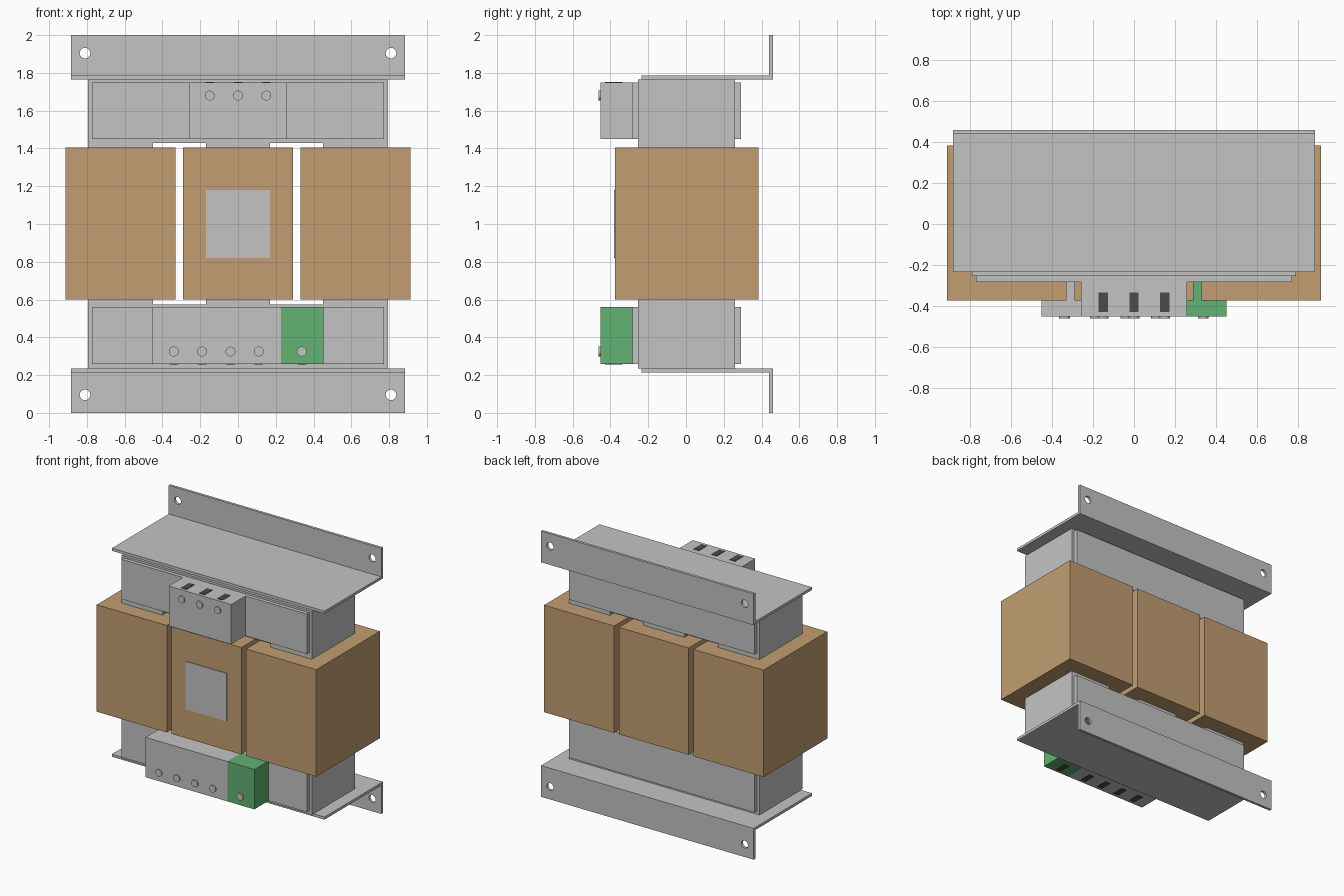
import bpy, bmesh
from math import pi
from mathutils import Matrix

cube = bpy.data.objects.get("Cube")
if cube:
    bpy.data.objects.remove(cube, do_unlink=True)


def material(name, rgb):
    m = bpy.data.materials.new(name)
    m.use_nodes = True
    m.diffuse_color = (*rgb, 1)
    m.node_tree.nodes["Principled BSDF"].inputs["Base Color"].default_value = (*rgb, 1)
    return m


GREY = material("grey_metal", (0.55, 0.55, 0.56))
TAN = material("tan_winding", (0.54, 0.34, 0.165))
GREEN = material("green_terminal", (0.122, 0.445, 0.171))
DARK = material("dark_slot", (0.07, 0.07, 0.07))


def finish(name, bm, mat):
    bmesh.ops.recalc_face_normals(bm, faces=bm.faces)
    mesh = bpy.data.meshes.new(name)
    bm.to_mesh(mesh)
    bm.free()
    mesh.materials.append(mat)
    ob = bpy.data.objects.new(name, mesh)
    bpy.context.collection.objects.link(ob)
    return ob


def box(name, x, y, z, mat):
    """Box from (min, max) pairs."""
    bm = bmesh.new()
    bmesh.ops.create_cube(bm, size=1)
    for v in bm.verts:
        v.co = [lo + (c + 0.5) * (hi - lo) for c, (lo, hi) in zip(v.co, (x, y, z))]
    return finish(name, bm, mat)


def cylinder(name, x, y, z, radius, mat):
    """Cylinder along y, with y a (min, max) pair."""
    bm = bmesh.new()
    turn = Matrix.Translation((x, sum(y) / 2, z)) @ Matrix.Rotation(pi / 2, 4, "X")
    bmesh.ops.create_cone(bm, cap_ends=True, segments=32, radius1=radius,
                          radius2=radius, depth=y[1] - y[0], matrix=turn)
    ob = finish(name, bm, mat)
    bpy.context.view_layer.objects.active = ob
    ob.select_set(True)
    bpy.ops.object.shade_smooth_by_angle()
    ob.select_set(False)
    return ob


def bracket(name, height):
    """L-shaped mounting angle with two bolt holes; height maps z."""
    profile = [(-0.235, 0.215), (0.44, 0.215), (0.44, 0),
               (0.46, 0), (0.46, 0.235), (-0.235, 0.235)]
    bm = bmesh.new()
    face = bm.faces.new([bm.verts.new((-0.885, y, height(z))) for y, z in profile])
    grown = bmesh.ops.extrude_face_region(bm, geom=[face])["geom"]
    bmesh.ops.translate(bm, vec=(1.77, 0, 0),
                        verts=[g for g in grown if isinstance(g, bmesh.types.BMVert)])
    ob = finish(name, bm, GREY)
    bpy.context.view_layer.objects.active = ob
    for x in (-0.81, 0.81):
        cutter = cylinder("hole_cutter", x, (0.4, 0.5), height(0.095), 0.028, GREY)
        cutter.hide_render = True
        bpy.context.view_layer.objects.active = ob
        mod = ob.modifiers.new("bolt_hole", "BOOLEAN")
        mod.operation, mod.solver, mod.object = "DIFFERENCE", "EXACT", cutter
        bpy.ops.object.modifier_apply(modifier=mod.name)
        bpy.data.objects.remove(cutter, do_unlink=True)


# Mounting angles
bracket("bottom_bracket", lambda z: z)
bracket("top_bracket", lambda z: 2 - z)

# Laminated core: two yokes and three legs
CORE_Y = (-0.255, 0.26)
for end, z, clamp_z in (("bottom", (0.235, 0.575), (0.26, 0.56)),
                        ("top", (1.43, 1.765), (1.45, 1.75))):
    box(end + "_yoke", (-0.793, 0.793), CORE_Y, z, GREY)
    # Clamp plates on both faces of each yoke
    box(end + "_front_clamp", (-0.772, 0.772), (-0.283, -0.255), clamp_z, GREY)
    box(end + "_back_clamp", (-0.772, 0.772), (0.26, 0.29), clamp_z, GREY)

for side, leg, coil in (("right", (-0.793, -0.45), (-0.914, -0.33)),
                        ("middle", (-0.17, 0.17), (-0.29, 0.29)),
                        ("left", (0.45, 0.793), (0.33, 0.914))):
    box(side + "_core_leg", leg, CORE_Y, (0.575, 1.43), GREY)
    box(side + "_coil", coil, (-0.375, 0.383), (0.6, 1.405), TAN)

# Blank rating plate
box("rating_plate", (-0.17, 0.17), (-0.381, -0.375), (0.82, 1.18), GREY)

# Terminal blocks
BLOCK_Y = (-0.452, -0.283)
box("top_terminal_block", (-0.26, 0.26), BLOCK_Y, (1.45, 1.75), GREY)
box("bottom_terminal_block", (-0.453, 0.227), BLOCK_Y, (0.26, 0.56), GREY)
box("earth_terminal_block", (0.227, 0.453), BLOCK_Y, (0.26, 0.56), GREEN)

# Screws on the front and wire slots on the outer edge of each block
for end, xs, screw_z, slot_z in (
        ("top", (-0.15, 0, 0.15), 1.68, 1.75),
        ("bottom", (-0.34, -0.19, -0.04, 0.11, 0.338), 0.325, 0.26)):
    for x in xs:
        cylinder(end + "_terminal_screw", x, (-0.462, -0.452), screw_z, 0.026, GREY)
        box(end + "_wire_slot", (x - 0.023, x + 0.023), (-0.43, -0.335),
            (slot_z - 0.003, slot_z + 0.003), DARK)
